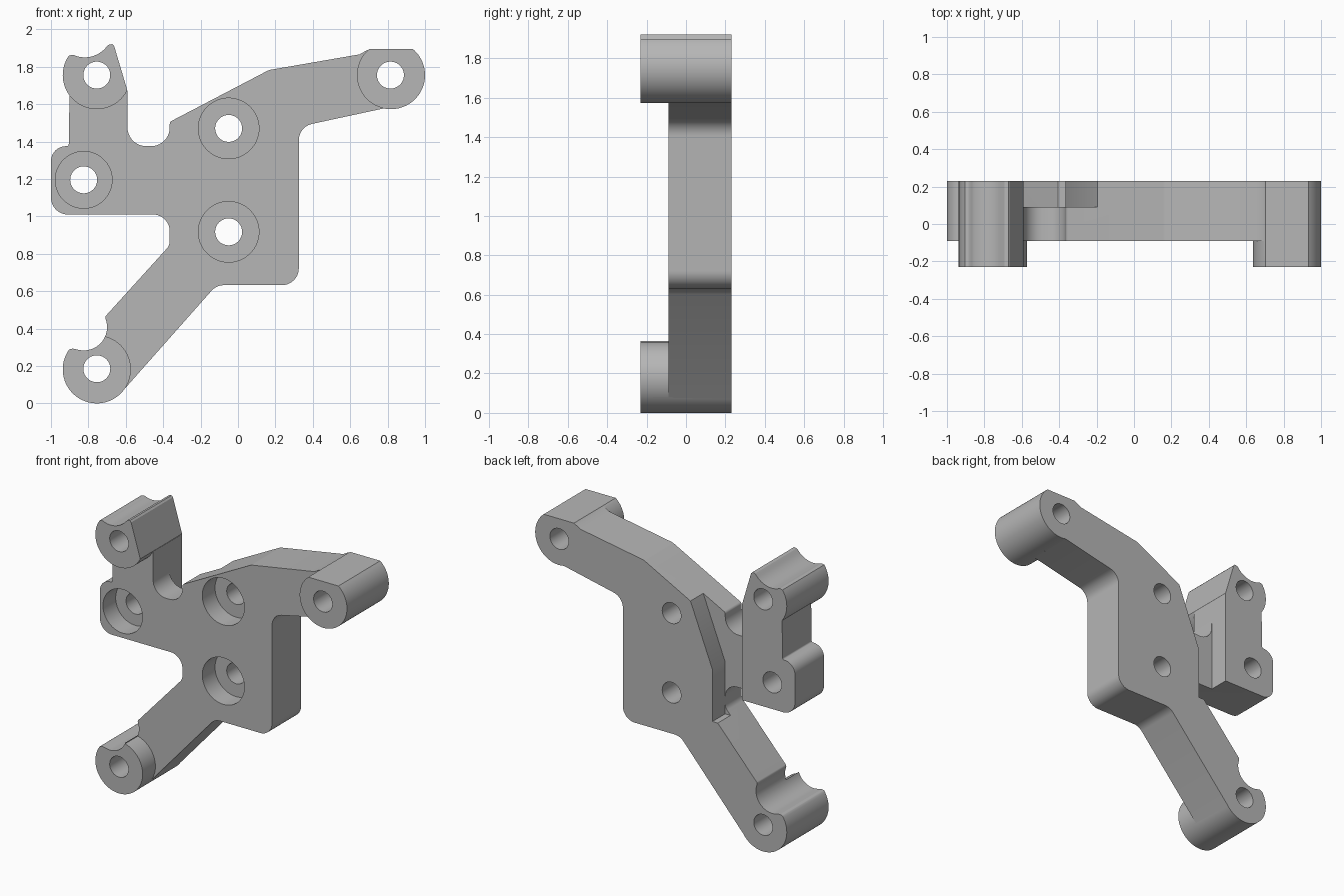
import bpy, bmesh, math
from mathutils import Vector

cube = bpy.data.objects.get("Cube")
if cube:
    bpy.data.objects.remove(cube, do_unlink=True)

BACK, FACE, BOSS_FRONT = 0.23, -0.09, -0.23
R = 0.182  # boss radius

grey = bpy.data.materials.new("plain_grey")
grey.use_nodes = True
colour = (0.47, 0.47, 0.47, 1)
grey.diffuse_color = colour
grey.node_tree.nodes["Principled BSDF"].inputs["Base Color"].default_value = colour


def arc(cx, cz, r, a0, a1, n=16):
    """Points on an arc, angles in degrees."""
    angles = [math.radians(a0 + (a1 - a0) * i / n) for i in range(n + 1)]
    return [(cx + r * math.cos(a), cz + r * math.sin(a)) for a in angles]


def rounded(corners, n=10):
    """Outline from (x, z) or (x, z, fillet radius) corners."""
    out = []
    for i, c in enumerate(corners):
        p = Vector(c[:2])
        r = c[2] if len(c) > 2 else 0
        if not r:
            out.append(tuple(p))
            continue
        u = (Vector(corners[i - 1][:2]) - p).normalized()
        v = (Vector(corners[(i + 1) % len(corners)][:2]) - p).normalized()
        half = u.angle(v) / 2
        centre = p + (u + v).normalized() * (r / math.sin(half))
        s = p + u * (r / math.tan(half)) - centre
        e = p + v * (r / math.tan(half)) - centre
        a0 = math.atan2(s.y, s.x)
        da = (math.atan2(e.y, e.x) - a0 + math.pi) % (2 * math.pi) - math.pi
        out += arc(centre.x, centre.y, r, math.degrees(a0), math.degrees(a0 + da), n)
    return out


def prism(name, outline, y0, y1):
    """Extrude an x-z outline along y."""
    bm = bmesh.new()
    face = bm.faces.new([bm.verts.new((x, y0, z)) for x, z in outline])
    ext = bmesh.ops.extrude_face_region(bm, geom=[face])
    moved = [g for g in ext["geom"] if isinstance(g, bmesh.types.BMVert)]
    bmesh.ops.translate(bm, verts=moved, vec=(0, y1 - y0, 0))
    bmesh.ops.recalc_face_normals(bm, faces=bm.faces)
    mesh = bpy.data.meshes.new(name)
    bm.to_mesh(mesh)
    bm.free()
    mesh.materials.append(grey)
    ob = bpy.data.objects.new(name, mesh)
    bpy.context.collection.objects.link(ob)
    return ob


def combine(target, tool, operation):
    """Apply a boolean and discard the tool."""
    mod = target.modifiers.new("boolean", "BOOLEAN")
    mod.operation, mod.solver, mod.object = operation, "EXACT", tool
    bpy.context.view_layer.objects.active = target
    bpy.ops.object.modifier_apply(modifier=mod.name)
    bpy.data.objects.remove(tool, do_unlink=True)


# Main plate with its three arms
notch = (-0.825, 0.408, 0.125)
plate = [
    (-0.900, 1.70), (-0.905, 1.375, 0.012), (-1.0, 1.375, 0.08),
    (-1.0, 1.01, 0.09), (-0.365, 1.01, 0.09), (-0.365, 0.845, 0.06),
    (-0.712, 0.462, 0.02),
    *arc(*notch, 377, 340, 8),
    (-0.72, 0.25), (-0.75, 0.15), (-0.619, 0.063),
    (-0.115, 0.632, 0.09), (0.325, 0.632, 0.09), (0.325, 1.479, 0.09),
    (0.780, 1.577), (0.82, 1.75), (0.75, 1.885), (0.703, 1.893),
    (0.680, 1.883), (0.650, 1.866),
    (0.165, 1.782, 0.08), (-0.365, 1.505, 0.02),
    (-0.365, 1.375, 0.1), (-0.59, 1.375, 0.1), (-0.592, 1.672),
]
bracket = prism("bracket", rounded(plate), FACE, BACK)

# Clearance channel across the back
channel = [(-0.592, 0.8), (-0.365, 0.8), (-0.365, 1.16), (-0.19, 1.608),
           (-0.15, 1.71), (-0.592, 1.71)]
combine(bracket, prism("channel", channel, 0.09, 0.3), "DIFFERENCE")

# Full-depth bosses: two with a cradle notch, one with a flat top
upper = ([(-0.90, 1.860), (-0.885, 1.864), (-0.87, 1.860)]
         + arc(-0.82, 2.0, 0.15, 252, 320)
         + [(-0.692, 1.917), (-0.672, 1.921), (-0.662, 1.910), (-0.592, 1.675)]
         + arc(-0.755, 1.755, R, -28, -215, 48))
lower = ([(-0.90, 0.289), (-0.885, 0.293), (-0.87, 0.290)]
         + arc(*notch, 252, 340)
         + arc(-0.755, 0.182, R, 75, -215, 64))
right = arc(0.818, 1.755, R, 129.7, 410.3, 64)
for outline in (upper, lower, right):
    combine(bracket, prism("boss", outline, BOSS_FRONT, BACK), "UNION")

# Bolt holes, some counterbored from the front: x, z, counterbore radius
holes = [(-0.755, 1.755, 0), (-0.755, 0.185, 0), (0.815, 1.755, 0),
         (-0.05, 1.47, 0.162), (-0.05, 0.917, 0.162), (-0.825, 1.195, 0.152)]
for x, z, bore in holes:
    combine(bracket, prism("hole", arc(x, z, 0.072, 0, 354, 59), -0.4, 0.4), "DIFFERENCE")
    if bore:
        combine(bracket, prism("bore", arc(x, z, bore, 0, 354, 59), -0.4, 0.05), "DIFFERENCE")

# Smooth curved walls, sharp edges
bpy.ops.object.select_all(action="DESELECT")
bracket.select_set(True)
bpy.context.view_layer.objects.active = bracket
bpy.ops.object.shade_smooth_by_angle(angle=math.radians(25))
